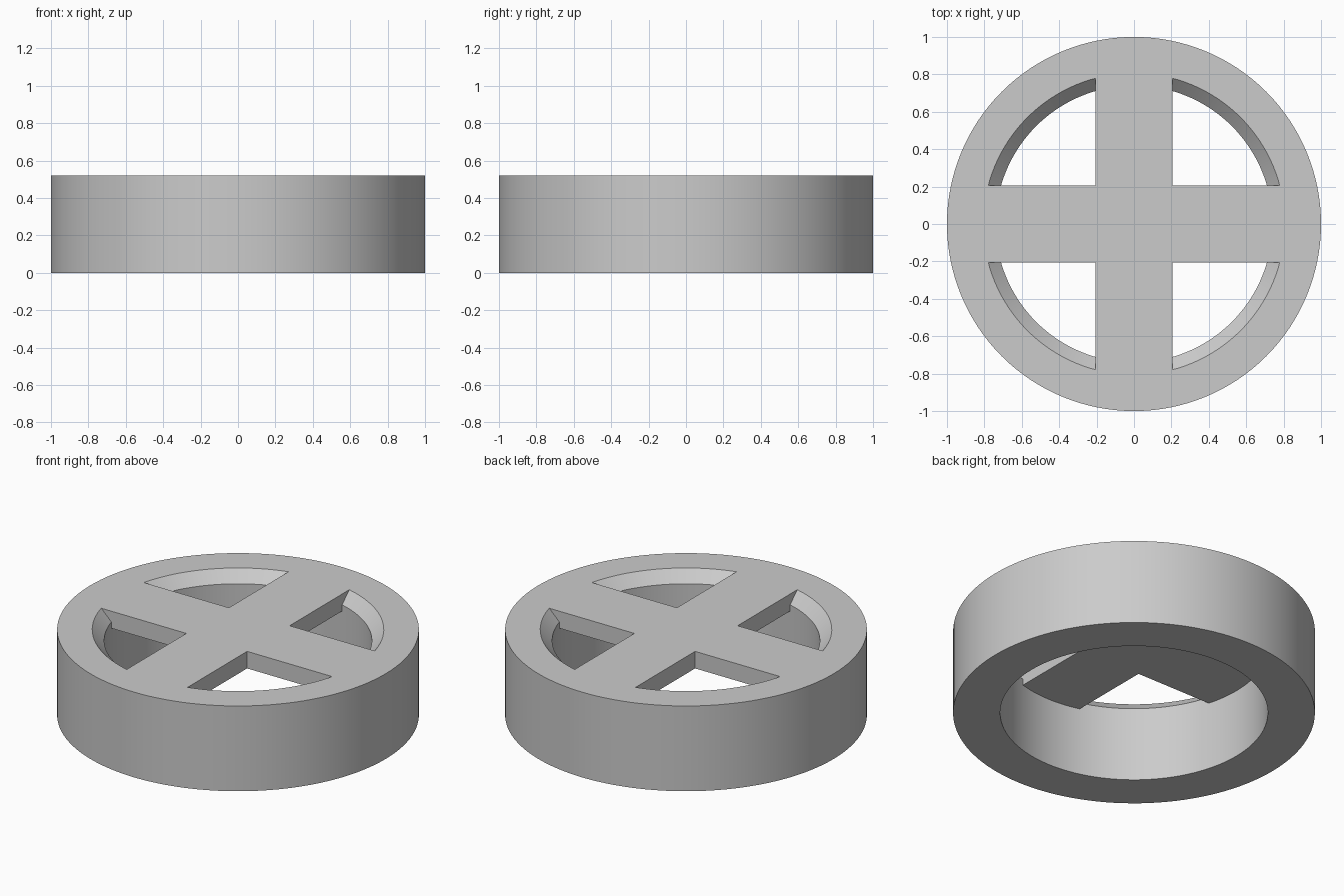
import bpy, bmesh, math
from mathutils import Vector

HEIGHT = 0.52
SPOKE_HALF = 0.205
SPOKE_THICK = 0.104
BORE = 0.74
CHAMFER = 0.066
SEGMENTS = 128

if "Cube" in bpy.data.objects:
    bpy.data.objects.remove(bpy.data.objects["Cube"], do_unlink=True)

grey = bpy.data.materials.new("plain grey")
grey.use_nodes = True
colour = (0.6, 0.6, 0.6, 1)
grey.diffuse_color = colour
grey.node_tree.nodes["Principled BSDF"].inputs["Base Color"].default_value = colour


def finish(name, bm):
    bmesh.ops.remove_doubles(bm, verts=bm.verts, dist=1e-5)
    bmesh.ops.recalc_face_normals(bm, faces=bm.faces)
    mesh = bpy.data.meshes.new(name)
    bm.to_mesh(mesh)
    bm.free()
    mesh.materials.append(grey)
    obj = bpy.data.objects.new(name, mesh)
    bpy.context.collection.objects.link(obj)
    return obj


def lathe(name, profile):
    """Turn an (r, z) profile round the z axis and cap both ends."""
    bm = bmesh.new()
    rings = []
    for r, z in profile:
        circle = bmesh.ops.create_circle(bm, segments=SEGMENTS, radius=r)["verts"]
        bmesh.ops.translate(bm, verts=circle, vec=(0, 0, z))
        rings.append(circle)
    for low, high in zip(rings, rings[1:]):
        for i in range(SEGMENTS):
            j = (i + 1) % SEGMENTS
            bm.faces.new((low[i], low[j], high[j], high[i]))
    bm.faces.new(rings[0])
    bm.faces.new(rings[-1])
    return finish(name, bm)


def cross(name, half, reach, z0, z1):
    """Upright prism with a plus-shaped outline."""
    bm = bmesh.new()
    outline = []
    for k in range(4):
        c, s = round(math.cos(k * math.pi / 2)), round(math.sin(k * math.pi / 2))
        for x, y in ((reach, -half), (reach, half), (half, half)):
            outline.append(bm.verts.new((c * x - s * y, s * x + c * y, z0)))
    base = bm.faces.new(outline)
    top = bmesh.ops.extrude_face_region(bm, geom=[base], use_keep_orig=True)["geom"]
    verts = [v for v in top if isinstance(v, bmesh.types.BMVert)]
    bmesh.ops.translate(bm, verts=verts, vec=(0, 0, z1 - z0))
    return finish(name, bm)


def subtract(target, cutter):
    cutter.hide_render = True
    mod = target.modifiers.new("cut", "BOOLEAN")
    mod.operation = "DIFFERENCE"
    mod.solver = "EXACT"
    mod.object = cutter
    bpy.context.view_layer.objects.active = target
    bpy.ops.object.modifier_apply(modifier=mod.name)
    bpy.data.objects.remove(cutter, do_unlink=True)


# Solid drum
wheel = lathe("spoked_ring", [(1, 0), (1, HEIGHT)])

# Bore that flares out at the top, leaving room for the four spokes
over = 0.06
bore = lathe("bore_cutter", [(BORE, -over), (BORE, HEIGHT - CHAMFER),
                             (BORE + CHAMFER + over, HEIGHT + over)])
spokes = cross("spoke_space", SPOKE_HALF, 1.2, HEIGHT - SPOKE_THICK, HEIGHT + 0.2)
subtract(bore, spokes)
subtract(wheel, bore)

# Smooth round walls, sharp rims
bpy.ops.object.select_all(action="DESELECT")
wheel.select_set(True)
bpy.context.view_layer.objects.active = wheel
bpy.ops.object.shade_smooth_by_angle(angle=math.radians(30))
